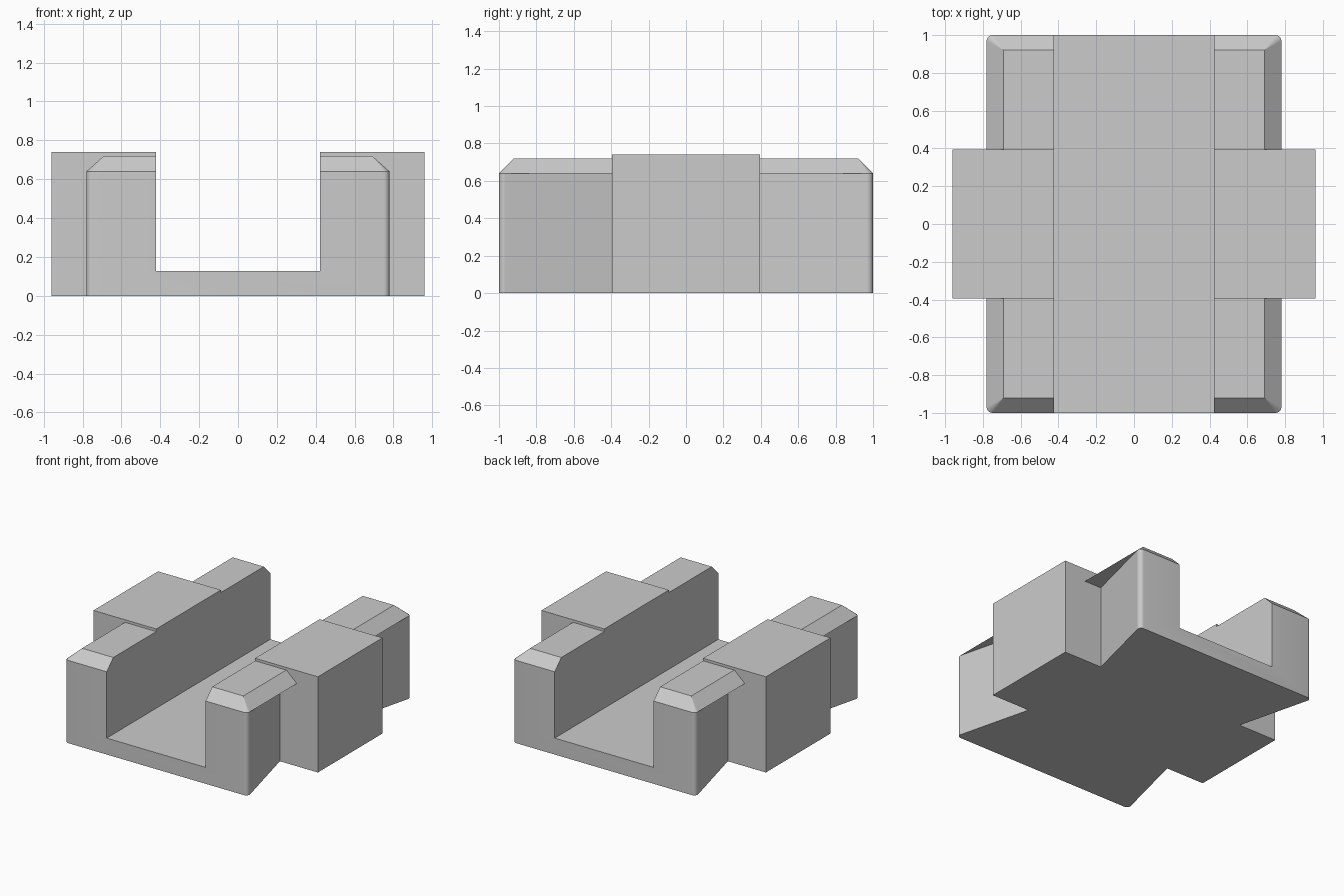
import bpy
import bmesh
from math import cos, sin, pi

cube = bpy.data.objects.get("Cube")
if cube:
    bpy.data.objects.remove(cube, do_unlink=True)

grey = bpy.data.materials.new("plain grey")
grey.use_nodes = True
colour = (0.6, 0.6, 0.6, 1)
grey.diffuse_color = colour
grey.node_tree.nodes["Principled BSDF"].inputs["Base Color"].default_value = colour


def hull(name, points):
    """Convex solid around a set of points."""
    bm = bmesh.new()
    for p in points:
        bm.verts.new(p)
    bmesh.ops.convex_hull(bm, input=bm.verts)
    bmesh.ops.dissolve_limit(bm, angle_limit=0.01, verts=bm.verts, edges=bm.edges)
    bmesh.ops.recalc_face_normals(bm, faces=bm.faces)
    mesh = bpy.data.meshes.new(name)
    bm.to_mesh(mesh)
    bm.free()
    mesh.materials.append(grey)
    ob = bpy.data.objects.new(name, mesh)
    bpy.context.collection.objects.link(ob)
    return ob


def box(name, x, y, z0, z1):
    return hull(name, [(i * x, j * y, z) for i in (-1, 1) for j in (-1, 1) for z in (z0, z1)])


def combine(target, other, operation):
    mod = target.modifiers.new(operation.lower(), "BOOLEAN")
    mod.operation = operation
    mod.solver = "EXACT"
    mod.object = other
    bpy.context.view_layer.objects.active = target
    bpy.ops.object.modifier_apply(modifier=mod.name)
    bpy.data.objects.remove(other, do_unlink=True)


# Long body with rounded upright corners and a bevelled top
X, Y, R, STEPS, RIM = 0.78, 1.0, 0.03, 6, 0.64
points = []
for i in (-1, 1):
    for j in (-1, 1):
        for k in range(STEPS + 1):
            a = k / STEPS * pi / 2
            x, y = X - R + R * cos(a), Y - R + R * sin(a)
            points += [(i * x, j * y, z) for z in (0, RIM)]
        points.append((i * 0.69, j * 0.92, 0.72))
body = hull("slotted_block", points)

# Side walls lean inward towards the middle, under the overhanging rim
SLOPE, INNER = 0.252, 0.2
for i in (-1, 1):
    for j in (-1, 1):
        plan = [(X, Y - R), (X - SLOPE * (Y - R - INNER), INNER), (0.9, INNER), (0.9, Y - R)]
        cutter = hull("taper_cutter", [(i * x, j * y, z) for x, y in plan for z in (-0.1, RIM)])
        combine(body, cutter, "DIFFERENCE")

# Wider block across the middle, then the channel along the length
combine(body, box("cross_block", 0.96, 0.395, 0, 0.74), "UNION")
combine(body, box("channel_cutter", 0.423, 1.2, 0.127, 1.0), "DIFFERENCE")

# Smooth upright corners, flat bevels and tops
bpy.ops.object.select_all(action="DESELECT")
body.select_set(True)
bpy.context.view_layer.objects.active = body
bpy.ops.object.shade_smooth_by_angle(angle=pi / 9)
for face in body.data.polygons:
    if abs(face.normal.z) > 0.1:
        face.use_smooth = False
